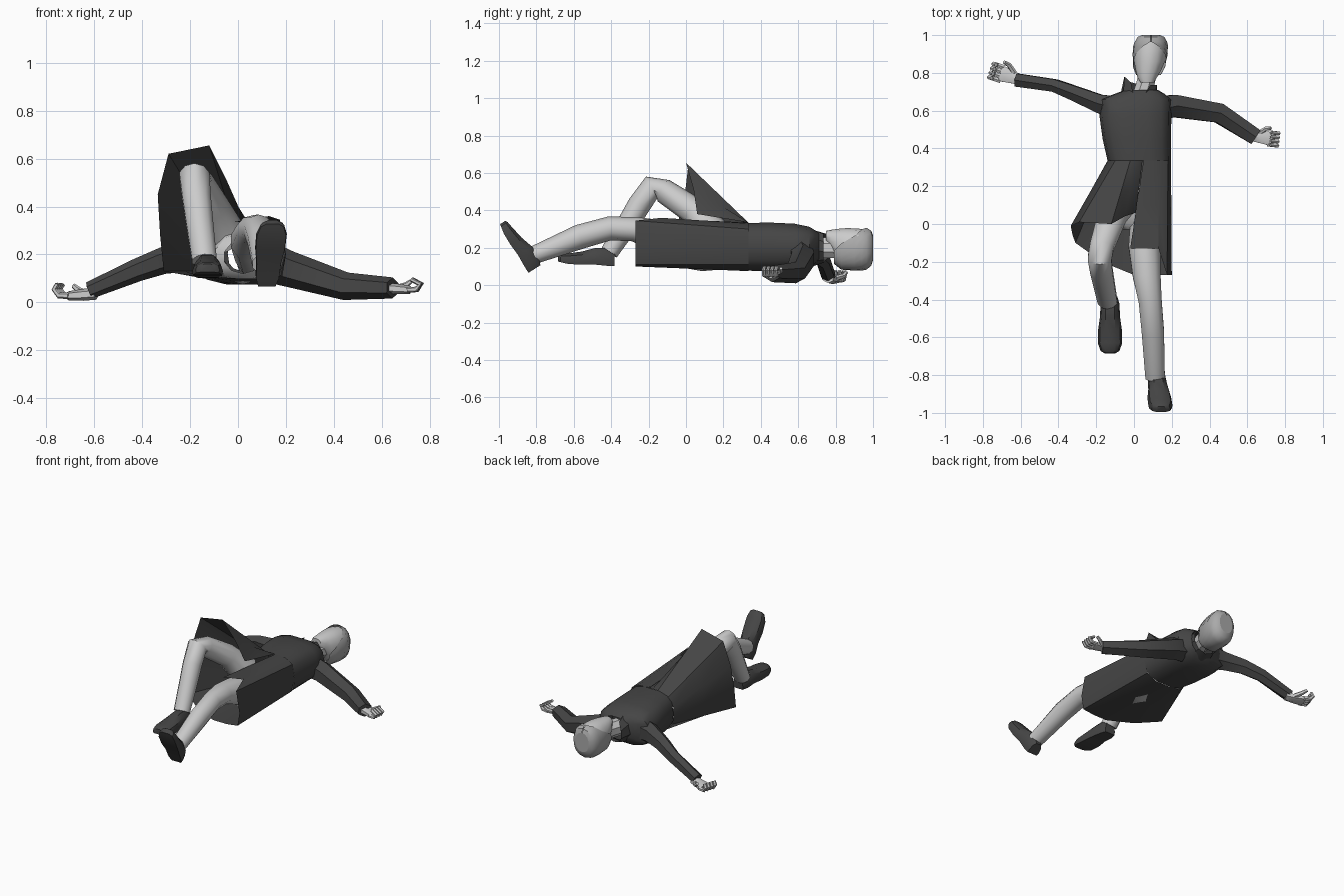
import bpy, bmesh, math
from mathutils import Vector, Matrix

X, Y, Z = Vector((1, 0, 0)), Vector((0, 1, 0)), Vector((0, 0, 1))


def mat(name, v):
    m = bpy.data.materials.new(name)
    m.diffuse_color = (v, v, v, 1)
    return m


DARK, MID, LIGHT = mat("dark_cloth", 0.06), mat("hair_grey", 0.4), mat("light_grey", 0.55)


def loft(name, rings, material, closed=True, cap=True, smooth=35):
    """Skin a list of equal-length point rings."""
    bm = bmesh.new()
    vs = [[bm.verts.new(p) for p in r] for r in rings]
    n = len(rings[0])
    for a, b in zip(vs, vs[1:]):
        for i in range(n if closed else n - 1):
            j = (i + 1) % n
            bm.faces.new((a[i], a[j], b[j], b[i]))
    if cap:
        bm.faces.new(vs[0])
        bm.faces.new(vs[-1])
    bmesh.ops.recalc_face_normals(bm, faces=bm.faces)
    me = bpy.data.meshes.new(name)
    bm.to_mesh(me)
    bm.free()
    ob = bpy.data.objects.new(name, me)
    bpy.context.collection.objects.link(ob)
    me.materials.append(material)
    bpy.ops.object.select_all(action='DESELECT')
    ob.select_set(True)
    bpy.context.view_layer.objects.active = ob
    bpy.ops.object.shade_smooth_by_angle(angle=math.radians(smooth))
    return ob


def tube(name, stations, side, material, n=8, smooth=35, cap=True):
    """Limb through (x, y, z, radius along side, other radius) stations."""
    pts = [Vector(s[:3]) for s in stations]
    rings = []
    for i, s in enumerate(stations):
        t = (pts[min(i + 1, len(pts) - 1)] - pts[max(i - 1, 0)]).normalized()
        u = (side - side.dot(t) * t).normalized()
        v = t.cross(u)
        rings.append([pts[i] + u * s[3] * math.cos(a) + v * s[4] * math.sin(a)
                      for a in (math.tau * (k + .5) / n for k in range(n))])
    return loft(name, rings, material, smooth=smooth, cap=cap)


def arc(y, cx, cz, rx, rz, n, a0=0, a1=360, p=1.0):
    """Ring in the xz plane; p below 1 makes it boxier."""
    full = a1 - a0 == 360
    out = []
    for k in range(n):
        a = math.radians(a0 + (a1 - a0) * k / (n if full else n - 1))
        c, s = math.cos(a), math.sin(a)
        out.append((cx + rx * math.copysign(abs(c) ** p, c), y,
                    cz + rz * math.copysign(abs(s) ** p, s)))
    return out


# coat body: waist to neck
body = [(.335, .028, .205, .168, .13), (.45, .015, .205, .181, .132),
        (.58, .007, .203, .191, .128), (.66, .008, .203, .187, .111),
        (.69, .03, .205, .13, .09), (.71, .042, .205, .085, .075)]
loft("coat_body", [arc(*b, 14, p=.7) for b in body], DARK, cap=False, smooth=45)

# coat skirt: open at the front, right side thrown up over the bent knee
waist = [(.05, .335), (.13, .33), (.18, .3), (.196, .2), (.17, .11), (.10, .075), (0, .075),
         (-.09, .085), (-.13, .13), (-.14, .19), (-.138, .25), (-.1, .31), (-.02, .333),
         (.02, .335), (.045, .335)]
hem = [(-.02, -.13, .335), (.13, -.13, .36), (.175, -.27, .345), (.2, -.27, .2), (.185, -.27, .11),
       (.1, -.27, .1), (0, -.27, .1), (-.17, -.2, .11), (-.31, -.1, .13), (-.325, -.06, .28),
       (-.335, -.01, .45), (-.29, .01, .62), (-.12, 0, .655), (-.05, .04, .515), (.01, .06, .38)]
top = [Vector((x, .335, z)) for x, z in waist]
low = [Vector(p) for p in hem]
loft("coat_skirt", [top, [a.lerp(b, .5) for a, b in zip(top, low)], low], DARK,
     closed=False, cap=False)

# standing collar, higher on one side
lower = arc(.675, .025, .2, .1, .1, 9, 105, 435)
upper = [(x, y + max(0, -x) * .9, z) for x, y, z in arc(.735, .035, .205, .09, .085, 9, 125, 415)]
loft("collar", [lower, upper], DARK, closed=False, cap=False)

# sleeves
tube("right_sleeve", [(-.14, .625, .198, .065, .08), (-.19, .64, .195, .055, .07),
                      (-.31, .69, .175, .045, .056), (-.42, .733, .135, .038, .048),
                      (-.62, .762, .05, .04, .036)], Y, DARK, 6)
tube("left_sleeve", [(.15, .615, .16, .072, .082), (.21, .625, .14, .068, .075),
                     (.45, .587, .067, .06, .058), (.645, .46, .06, .05, .044)], Y, DARK, 6)


# hands, palm up with curled fingers
def hand(name, wrist, angle, mirror, s, tip):
    m = (Matrix.Translation(wrist) @ Matrix.Rotation(angle, 4, 'Z')
         @ Matrix.Diagonal((mirror * s, s, s, 1)))
    side = (m.to_3x3() @ Y).normalized()

    def part(label, pts):
        tube(name + label, [(*(m @ Vector(p[:3])), p[3] * s, p[4] * s) for p in pts], side, LIGHT, 6)

    part("_palm", [(-.02, 0, 0, .028, .022), (.03, 0, -.004, .034, .022), (.085, 0, -.008, .044, .017)])
    for i in range(4):
        y = -.034 + i * .022
        part("_finger_%d" % (i + 1), [(.075, y, -.008, .012, .012), (.112, y, -.006, .012, .012),
                                      (.13, y, .016, .011, .011), (tip, y, .036, .01, .009)])
    part("_thumb", [(.025, .022, .0, .013, .014), (.06, .05, .012, .012, .012),
                    (.085, .055, .03, .009, .009)])


hand("right_hand", (-.615, .768, .036), math.radians(-18), -1, 1.13, .118)
hand("left_hand", (.635, .462, .06), math.radians(-6), 1, .99, .092)

# trousers
tube("hips", [(.03, .2, .2, .14, .115), (.02, .08, .19, .14, .115), (.02, .0, .19, .12, .1),
              (.02, -.03, .19, .08, .07)], X, LIGHT, 10, cap=False)
tube("left_trouser_leg", [(.075, .12, .2, .09, .1), (.055, -.12, .256, .088, .09),
                          (.068, -.28, .3, .077, .066), (.086, -.41, .303, .064, .064),
                          (.1, -.57, .258, .062, .066), (.112, -.815, .16, .054, .048)],
     X, LIGHT, 10, 50)
tube("right_trouser_leg", [(-.05, .14, .27, .09, .1), (-.115, .045, .395, .08, .075),
                           (-.17, -.12, .505, .067, .065), (-.182, -.182, .525, .066, .064),
                           (-.172, -.25, .43, .062, .062), (-.16, -.31, .33, .059, .058),
                           (-.14, -.41, .175, .054, .048)], X, LIGHT, 10, 50)


# shoes: local length runs heel to toe, sole at height 0
def shoe(name, heel, toe_dir, up, turn):
    f, u = Vector(toe_dir).normalized(), Vector(up).normalized()
    r = f.cross(u)
    f = (f + r * turn).normalized()
    rings = []
    for d, w, h, lift in [(0, .038, .075, .0), (.04, .05, .095, 0), (.11, .053, .087, .004),
                          (.18, .063, .07, .0), (.25, .064, .056, .002), (.29, .05, .042, .01),
                          (.302, .03, .034, .012)]:
        c = Vector(heel) + f * d
        prof = [(-.95, 0), (.95, 0), (1, .3), (.85, .75), (.45, 1), (-.45, 1), (-.85, .75), (-1, .3)]
        rings.append([c + r * w * a + u * (lift + h * b) for a, b in prof])
    loft(name, rings, DARK)


shoe("right_shoe", (-.127, -.383, .102), (0, -1, .04), (0, .04, 1), 0)
shoe("left_shoe", (.12, -.842, .066), (0, -.16, .25), (0, .25, .16), -.08)

# neck, head and hair
tube("neck", [(.04, .68, .2, .052, .058), (.06, .74, .2, .052, .058), (.075, .81, .2, .052, .06)],
     X, LIGHT, cap=False)
head = [(.748, .07, .262, .035, .028), (.775, .07, .242, .052, .054), (.81, .076, .213, .068, .088),
        (.86, .082, .198, .083, .107), (.92, .086, .193, .087, .11), (.965, .088, .193, .08, .102)]
loft("head", [arc(*h, 14, 13, 373, .9) for h in head], LIGHT, smooth=50)
hair = [(.79, .077, .19, .066, .075, 185, 355), (.83, .08, .195, .085, .112, 168, 372),
        (.9, .086, .193, .093, .115, 145, 395), (.94, .088, .193, .093, .115, 115, 425),
        (.965, .09, .195, .087, .112, 91, 449), (.99, .09, .197, .072, .094, 91, 449),
        (1.0, .09, .2, .05, .066, 91, 449)]
loft("hair", [arc(y, a, b, c, d, 15, s, e, .9) for y, a, b, c, d, s, e in hair], MID,
     closed=False, cap=False)
crown = arc(1.0, .09, .2, .05, .066, 14, 13, 373, .9)
loft("hair_crown", [crown, [(x * .2 + .072, y, z * .2 + .16) for x, y, z in crown]], MID)
